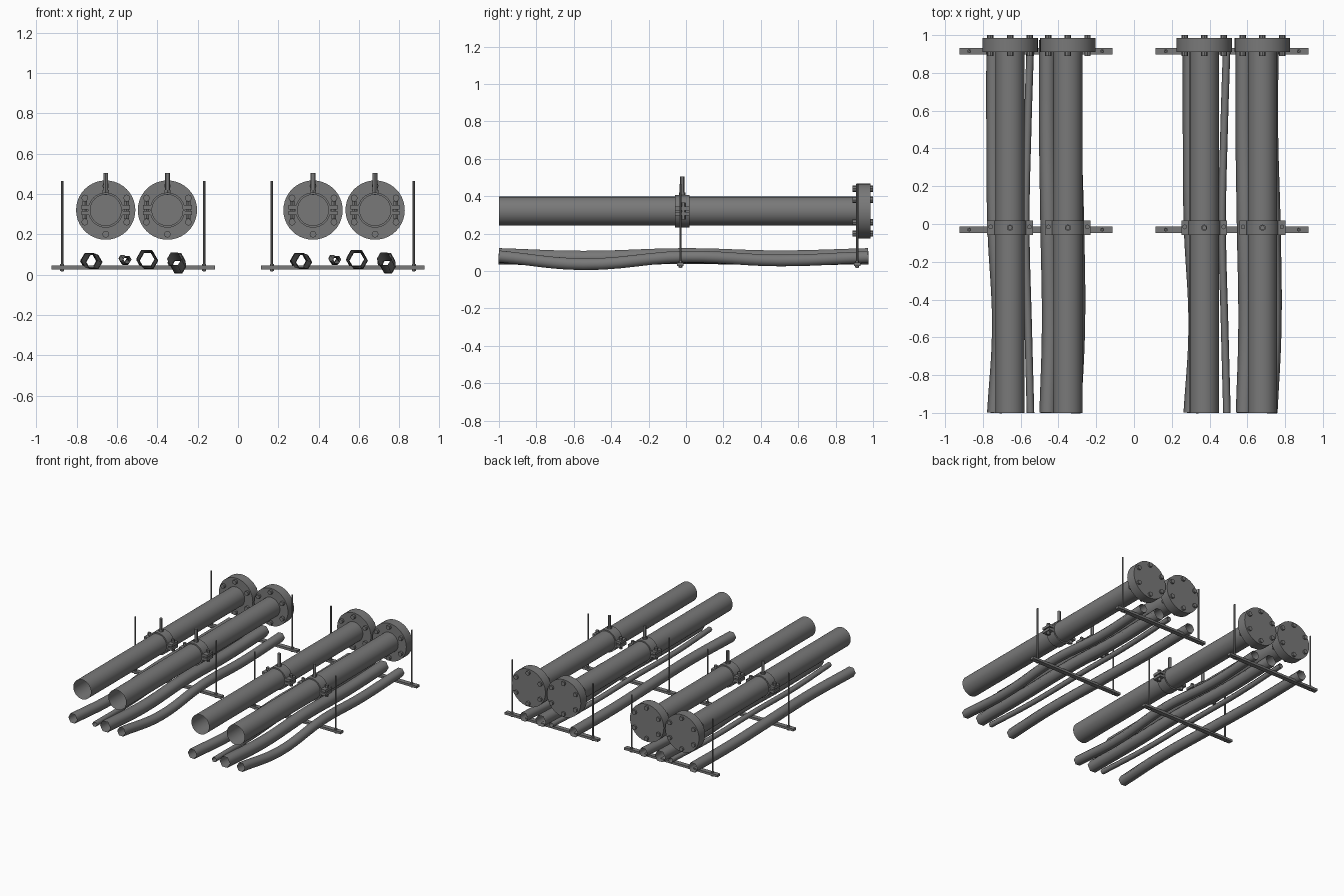
import bpy, bmesh
from math import pi, sin, cos
from mathutils import Matrix, Vector

cube = bpy.data.objects.get("Cube")
if cube:
    bpy.data.objects.remove(cube, do_unlink=True)

steel = bpy.data.materials.new("dark_grey_steel")
steel.use_nodes = True
GREY = (0.19, 0.19, 0.19, 1)
steel.diffuse_color = GREY
bsdf = steel.node_tree.nodes["Principled BSDF"]
bsdf.inputs["Base Color"].default_value = GREY
bsdf.inputs["Roughness"].default_value = 0.6

ALONG_Y = Matrix.Rotation(pi / 2, 4, "X")


def finish(name, bm, smooth=True):
    mesh = bpy.data.meshes.new(name)
    bm.to_mesh(mesh)
    bm.free()
    obj = bpy.data.objects.new(name, mesh)
    bpy.context.collection.objects.link(obj)
    mesh.materials.append(steel)
    if smooth:
        bpy.ops.object.select_all(action="DESELECT")
        obj.select_set(True)
        bpy.context.view_layer.objects.active = obj
        bpy.ops.object.shade_smooth_by_angle(angle=pi / 6)
    return obj


def add_box(bm, center, size):
    m = Matrix.Translation(center) @ Matrix.Diagonal((*size, 1))
    bmesh.ops.create_cube(bm, size=1, matrix=m)


def add_cyl(bm, center, radius, length, axis="Z", sides=32, caps=True):
    m = Matrix.Translation(center)
    if axis == "Y":
        m = m @ ALONG_Y
    bmesh.ops.create_cone(bm, cap_ends=caps, segments=sides, radius1=radius,
                          radius2=radius, depth=length, matrix=m)


def main_pipe(x):
    z = 0.32
    # Open tube
    bm = bmesh.new()
    add_cyl(bm, (x, -0.04, z), 0.077, 1.92, "Y", caps=False)
    finish("main_pipe", bm)

    # End flange with six through bolts
    bm = bmesh.new()
    add_cyl(bm, (x, 0.948, z), 0.147, 0.075, "Y", sides=40)
    finish("end_flange", bm)
    bm = bmesh.new()
    for i in range(6):
        a = pi / 2 + i * pi / 3
        add_cyl(bm, (x + 0.12 * cos(a), 0.945, z + 0.12 * sin(a)),
                0.017, 0.11, "Y", sides=8)
    finish("flange_bolts", bm)

    # Split collar with bolted ears
    bm = bmesh.new()
    add_cyl(bm, (x, -0.02, z), 0.087, 0.078, "Y")
    bmesh.ops.delete(bm, geom=[f for f in bm.faces if len(f.verts) > 4],
                     context="FACES_ONLY")
    rims = [e for e in bm.edges if e.is_boundary]
    new = bmesh.ops.extrude_edge_only(bm, edges=rims)["geom"]
    for v in [g for g in new if isinstance(g, bmesh.types.BMVert)]:
        v.co.x = x + (v.co.x - x) * 0.88
        v.co.z = z + (v.co.z - z) * 0.88
    finish("pipe_collar", bm)
    bm = bmesh.new()
    for side in (-1, 1):
        for dz in (-0.014, 0.014):
            add_box(bm, (x + side * 0.101, -0.02, z + dz), (0.04, 0.076, 0.02))
        add_cyl(bm, (x + side * 0.103, -0.015, z), 0.013, 0.09, sides=6)
    finish("collar_ears", bm, False)

    # Hanger stud above the collar
    bm = bmesh.new()
    add_cyl(bm, (x, -0.02, 0.45), 0.012, 0.11, sides=12)
    add_cyl(bm, (x, -0.02, 0.412), 0.018, 0.015, sides=6)
    finish("hanger_stud", bm)


def support(x, y):
    # Cross rail
    bm = bmesh.new()
    add_box(bm, (x, y, 0.035), (0.81, 0.035, 0.018))
    finish("cross_rail", bm, False)
    # Threaded rods and nuts
    bm = bmesh.new()
    for side in (-1, 1):
        rx = x + side * 0.352
        add_cyl(bm, (rx, y, 0.24), 0.006, 0.45, sides=8)
        for nz in (0.022, 0.048):
            add_cyl(bm, (rx, y, nz), 0.011, 0.009, sides=6)
    finish("support_rods", bm)


def bent_pipe(name, radius, points, dx):
    # Six-sided open tube swept along a gentle bend
    curve = bpy.data.curves.new(name, "CURVE")
    curve.dimensions = "3D"
    curve.bevel_depth = radius
    curve.bevel_resolution = 1
    curve.resolution_u = 6
    spline = curve.splines.new("BEZIER")
    spline.bezier_points.add(len(points) - 1)
    for bp, (px, py, pz) in zip(spline.bezier_points, points):
        bp.co = Vector((px + dx, py, pz))
        bp.handle_left_type = bp.handle_right_type = "AUTO"
    curve.materials.append(steel)
    obj = bpy.data.objects.new(name, curve)
    bpy.context.collection.objects.link(obj)
    bpy.ops.object.select_all(action="DESELECT")
    obj.select_set(True)
    bpy.context.view_layer.objects.active = obj
    bpy.ops.object.convert(target="MESH")
    bpy.ops.object.shade_smooth()


STATIONS = (-1, -0.55, 0, 0.5, 0.975)
# Radius, then x and z at each station
BENT = {
    "lower_pipe_outer": (0.04, (-0.738, -0.712, -0.737, -0.742, -0.742),
                         (0.07, 0.062, 0.072, 0.065, 0.07)),
    "lower_pipe_thin": (0.02, (-0.548, -0.56, -0.573, -0.563, -0.548),
                        (0.075, 0.065, 0.08, 0.068, 0.075)),
    "lower_pipe_middle": (0.046, (-0.455, -0.442, -0.45, -0.457, -0.457),
                          (0.082, 0.068, 0.082, 0.07, 0.082)),
    "lower_pipe_inner": (0.036, (-0.316, -0.295, -0.3, -0.313, -0.31),
                         (0.078, 0.036, 0.076, 0.056, 0.074)),
}

for px in (-0.656, -0.35, 0.372, 0.68):
    main_pipe(px)
for dx in (0, 1.04):
    for sy in (-0.03, 0.915):
        support(-0.52 + dx, sy)
    for name, (radius, xs, zs) in BENT.items():
        bent_pipe(name, radius, list(zip(xs, STATIONS, zs)), dx)
